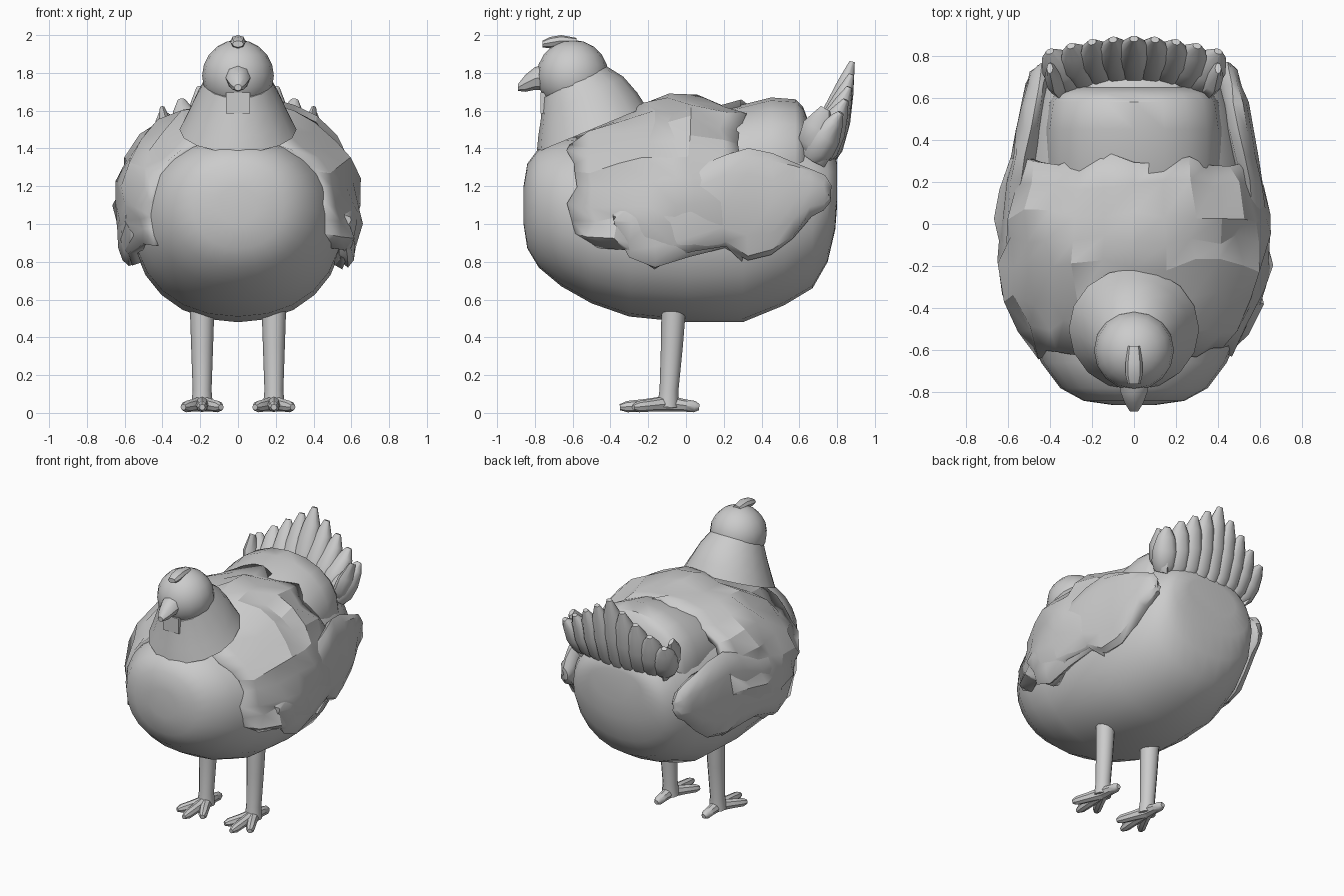
import bpy, bmesh, math, random
from mathutils import Vector as V

random.seed(4)


def finish(bm, name, angle=40):
    bmesh.ops.recalc_face_normals(bm, faces=bm.faces[:])
    me = bpy.data.meshes.new(name)
    bm.to_mesh(me)
    bm.free()
    ob = bpy.data.objects.new(name, me)
    bpy.context.collection.objects.link(ob)
    bpy.ops.object.select_all(action='DESELECT')
    ob.select_set(True)
    bpy.context.view_layer.objects.active = ob
    bpy.ops.object.shade_smooth_by_angle(angle=math.radians(angle))
    return ob


def loft(name, sections, n=16, p=2.0, jitter=0.0):
    """Join superellipse rings given as (centre, half axis u, half axis v)."""
    bm = bmesh.new()
    rings = []
    for c, u, v in sections:
        ring = []
        for i in range(n):
            a = 2 * math.pi * i / n
            cs, sn = math.cos(a), math.sin(a)
            cu = math.copysign(abs(cs) ** (2 / p), cs)
            sv = math.copysign(abs(sn) ** (2 / p), sn)
            j = V([random.uniform(-jitter, jitter) for _ in range(3)])
            ring.append(bm.verts.new(V(c) + V(u) * cu + V(v) * sv + j))
        rings.append(ring)
    for r, s in zip(rings, rings[1:]):
        for i in range(n):
            bm.faces.new((r[i], r[(i + 1) % n], s[(i + 1) % n], s[i]))
    bm.faces.new(rings[0])
    bm.faces.new(rings[-1])
    return finish(bm, name)


def along_y(name, rows, n=20, p=2.0, jitter=0.0, side=1):
    """Loft along y; rows are (y, x, half width, z low, z high)."""
    return loft(name, [((side * x, y, (a + b) / 2), (w, 0, 0), (0, 0, (b - a) / 2))
                       for y, x, w, a, b in rows], n, p, jitter)


def tube(name, pts, n=8):
    """Round limb through (point, radius) pairs."""
    d = (V(pts[-1][0]) - V(pts[0][0])).normalized()
    u = d.cross(V((0, 0, 1)) if abs(d.z) < 0.8 else V((0, 1, 0))).normalized()
    v = d.cross(u)
    return loft(name, [(c, u * r, v * r) for c, r in pts], n)


# Body
along_y("body", [
    (-0.86, 0, 0.10, 1.00, 1.20), (-0.84, 0, 0.24, 0.87, 1.32), (-0.78, 0, 0.35, 0.77, 1.40),
    (-0.66, 0, 0.44, 0.67, 1.45), (-0.50, 0, 0.51, 0.58, 1.47), (-0.30, 0, 0.55, 0.51, 1.50),
    (0.00, 0, 0.56, 0.48, 1.53), (0.30, 0, 0.54, 0.48, 1.54), (0.52, 0, 0.49, 0.57, 1.53),
    (0.67, 0, 0.43, 0.66, 1.50), (0.75, 0, 0.38, 0.80, 1.43), (0.79, 0, 0.32, 0.97, 1.37),
    (0.80, 0, 0.20, 1.10, 1.32)], 24, 2.15)

# Rump cushion in front of the tail
along_y("rump", [
    (0.00, 0, 0.38, 1.00, 1.56), (0.25, 0, 0.42, 0.95, 1.62), (0.45, 0, 0.42, 0.95, 1.67),
    (0.58, 0, 0.40, 0.98, 1.66), (0.62, 0, 0.37, 1.05, 1.62), (0.65, 0, 0.30, 1.1, 1.54)], 20, 2.2)

# Ruffled feather mantle draped over the back: y, half width, top, lower edge
mantle = [(-0.61, 0.455, 1.46, 0.89), (-0.49, 0.535, 1.50, 0.88), (-0.35, 0.60, 1.57, 0.86),
          (-0.20, 0.635, 1.63, 0.77), (-0.08, 0.635, 1.65, 0.80), (0.04, 0.635, 1.67, 0.85),
          (0.18, 0.61, 1.65, 0.87), (0.31, 0.57, 1.63, 0.80)]
bm = bmesh.new()
grid = []
for m, (y, w, top, low) in enumerate(mantle):
    row = []
    cols = 10
    for i in range(-cols, cols + 1):
        k = abs(i) / cols
        if k < 0.7:
            a = k / 0.7 * math.pi / 2
            x = w * math.sin(a) ** 0.97
            z = 1.1 + (top - 1.1) * math.cos(a) ** 0.97
        else:
            z = 1.1 + (low - 1.1) * (k - 0.7) / 0.3
            x = w * math.sqrt(1 - ((1.1 - z) / 0.70) ** 2)
        co = V((math.copysign(x, i), y, z))
        out = V((co.x, 0, z - 1.1)).normalized()
        co += out * (random.uniform(-0.03, 0.035) if 0 < m else 0.01)
        co += V((0, random.uniform(-0.035, 0.035), random.uniform(-0.02, 0.02)))
        row.append(bm.verts.new(co))
    grid.append(row)
for r, s in zip(grid, grid[1:]):
    for i in range(len(r) - 1):
        bm.faces.new((r[i], r[i + 1], s[i + 1], s[i]))
cape = finish(bm, "feather_mantle", 25)
sol = cape.modifiers.new("thickness", 'SOLIDIFY')
sol.thickness = 0.05
sol.offset = -1 if cape.data.polygons[3 * 20 + 10].normal.z > 0 else 1

# Neck
loft("neck", [
    ((0, -0.50, 1.50), (0.31, 0, 0), (0, 0.29, 0.12)),
    ((0, -0.52, 1.58), (0.268, 0, 0), (0, 0.262, 0.115)),
    ((0, -0.55, 1.67), (0.225, 0, 0), (0, 0.218, 0.11)),
    ((0, -0.59, 1.75), (0.18, 0, 0), (0, 0.17, 0.085))], 16)

# Head
bm = bmesh.new()
bmesh.ops.create_uvsphere(bm, u_segments=16, v_segments=10, radius=0.19)
bmesh.ops.translate(bm, vec=(0, -0.6, 1.785), verts=bm.verts[:])
finish(bm, "head")

# Comb, beak and wattle
along_y("comb", [(-0.76, 0, 0.03, 1.935, 1.97), (-0.72, 0, 0.04, 1.93, 1.99),
                 (-0.66, 0, 0.04, 1.94, 2.0), (-0.58, 0, 0.03, 1.95, 1.985)], 8)
along_y("beak", [(-0.74, 0, 0.07, 1.71, 1.85), (-0.80, 0, 0.063, 1.71, 1.83),
                 (-0.85, 0, 0.045, 1.70, 1.79), (-0.89, 0, 0.02, 1.705, 1.74)], 8)
bm = bmesh.new()
bmesh.ops.create_cube(bm, size=1)
for v in bm.verts:
    v.co = (v.co.x * 0.125, -0.725 + v.co.y * 0.09, 1.64 + v.co.z * 0.11)
finish(bm, "wattle")

# Fan of tail feathers, curved around the rump and merging at the root
for i in range(-4, 5):
    k = i / 4
    base = V((0.31 * k, 0.715 - 0.05 * k * k, 1.31 + 0.04 * abs(k)))
    tip = V((0.40 * k, 0.88 - 0.06 * k * k, 1.86 - 0.27 * abs(k)))
    d = (tip - base).normalized()
    u = V((1, -0.4 * k, 0)).normalized()
    v = d.cross(u).normalized()
    loft("tail_feather", [(base.lerp(tip, t), u * w, v * h) for t, w, h in
                          [(0, 0.06, 0.06), (0.2, 0.085, 0.09), (0.5, 0.085, 0.08),
                           (0.8, 0.06, 0.045), (1, 0.02, 0.015)]], 10, 2.2)

for s in (-1, 1):
    # Drooping outer tail feather
    loft("side_tail_feather", [((s * x, y, z), (0.05 * r, 0, 0), (0, 0.085 * r, -0.05 * r))
                               for x, y, z, r in [(0.33, 0.68, 1.33, 0.6), (0.355, 0.68, 1.40, 1),
                                                  (0.38, 0.70, 1.50, 0.9), (0.40, 0.74, 1.61, 0.3)]], 8)
    # Folded wing with a free rounded tip
    along_y("wing", [
        (-0.38, 0.56, 0.03, 0.98, 1.06), (-0.30, 0.57, 0.05, 0.83, 1.18),
        (-0.17, 0.575, 0.06, 0.77, 1.25), (0.02, 0.57, 0.065, 0.83, 1.28),
        (0.20, 0.545, 0.07, 0.87, 1.36), (0.32, 0.52, 0.07, 0.80, 1.40),
        (0.45, 0.495, 0.07, 0.83, 1.37), (0.57, 0.475, 0.065, 0.92, 1.33),
        (0.66, 0.46, 0.06, 1.03, 1.29), (0.73, 0.445, 0.045, 1.07, 1.25),
        (0.76, 0.44, 0.02, 1.12, 1.20)], 12, 2.2, 0.01, s)
    # Leg
    x = s * 0.19
    tube("leg", [((x, -0.065, 0.56), 0.065), ((x, -0.075, 0.35), 0.058),
                 ((x, -0.09, 0.12), 0.05), ((x, -0.095, 0.03), 0.058)], 12)
    # Toes: three forward, one back
    for dx, ty in ((-0.1, -0.28), (0, -0.35), (0.1, -0.28), (0, 0.07)):
        a, b = V((x, -0.09, 0.05)), V((x + dx, ty, 0.03))
        tube("toe", [(a, 0.042), (a.lerp(b, 0.5), 0.033), (a.lerp(b, 0.85), 0.03), (b, 0.016)], 8)
